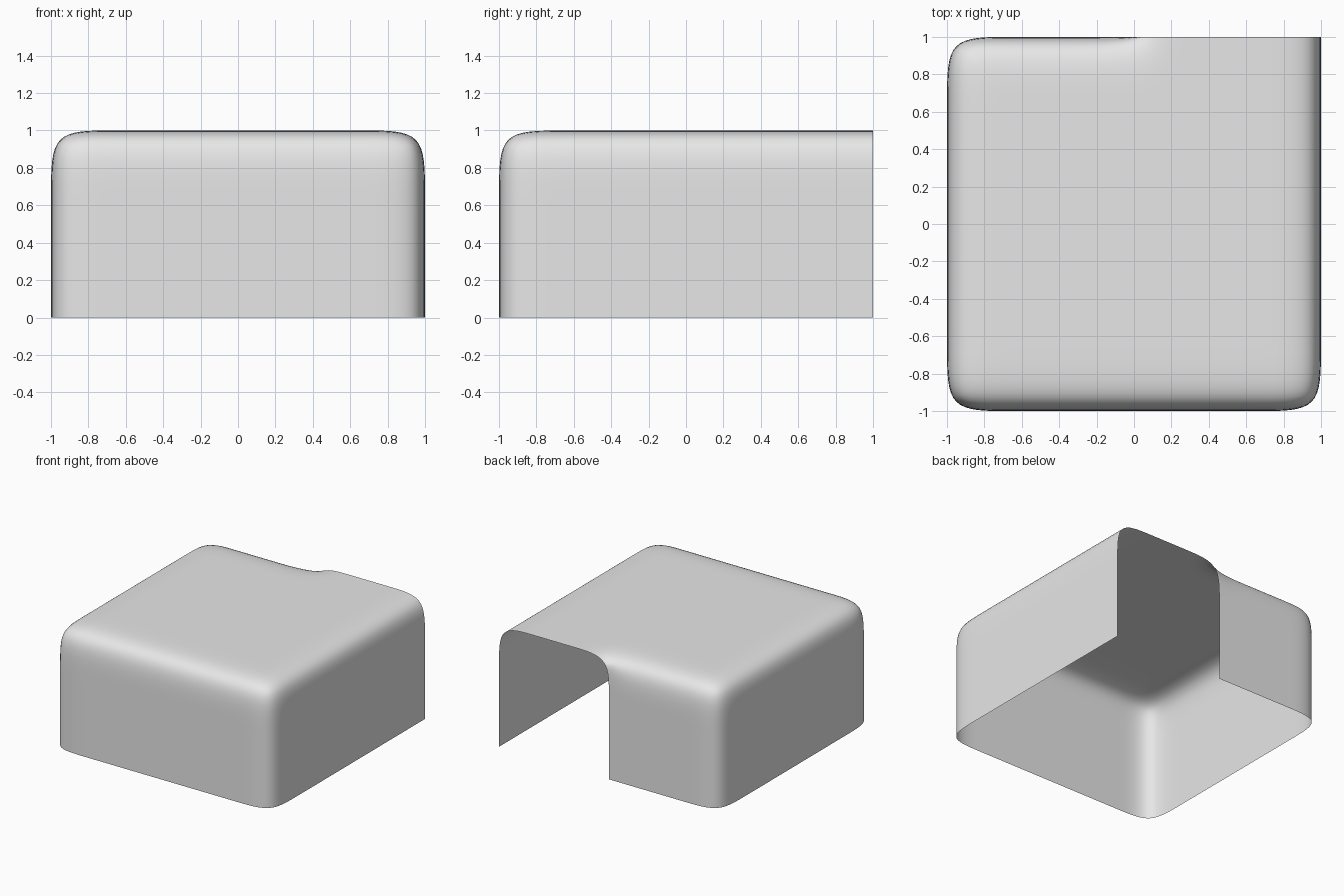
import bpy, bmesh

if "Cube" in bpy.data.objects:
    bpy.data.objects.remove(bpy.data.objects["Cube"])

# Control cage lines; the rounding follows from the spacing next to each edge
XS = [-1, -0.7, -0.3, 0, 0.3, 0.7, 1]
YS = [-1, -0.7, 0, 0.7, 1]
ZS = [0, 0.7, 1]

bm = bmesh.new()


def panel(us, vs, place):
    """Grid of quads over us x vs, positioned by place(u, v)."""
    for u0, u1 in zip(us, us[1:]):
        for v0, v1 in zip(vs, vs[1:]):
            corners = [(u0, v0), (u1, v0), (u1, v1), (u0, v1)]
            bm.faces.new([bm.verts.new(place(u, v)) for u, v in corners])


# Roof, side walls, front wall
panel(XS, YS, lambda x, y: (x, y, 1))
panel(YS, ZS, lambda y, z: (1, y, z))
panel(YS, ZS, lambda y, z: (-1, y, z))
panel(XS, ZS, lambda x, z: (x, -1, z))
# Back wall covers only the left half, leaving an opening
panel([x for x in XS if x <= 0], ZS, lambda x, z: (x, 1, z))

bmesh.ops.remove_doubles(bm, verts=bm.verts[:], dist=0.001)
bmesh.ops.recalc_face_normals(bm, faces=bm.faces[:])
roof = max(bm.faces, key=lambda f: f.calc_center_median().z)
if roof.normal.z < 0:
    bmesh.ops.reverse_faces(bm, faces=bm.faces[:])
for f in bm.faces:
    f.smooth = True

mesh = bpy.data.meshes.new("open_shell")
bm.to_mesh(mesh)
bm.free()
shell = bpy.data.objects.new("open_shell", mesh)
bpy.context.collection.objects.link(shell)

# Soft rounded corners, crisp corners where the wall ends meet the ground
sub = shell.modifiers.new("rounding", 'SUBSURF')
sub.levels = sub.render_levels = 3
sub.boundary_smooth = 'PRESERVE_CORNERS'

grey = bpy.data.materials.new("light grey")
grey.diffuse_color = (0.8, 0.8, 0.8, 1)
grey.use_nodes = True
grey.node_tree.nodes["Principled BSDF"].inputs["Base Color"].default_value = grey.diffuse_color
mesh.materials.append(grey)
